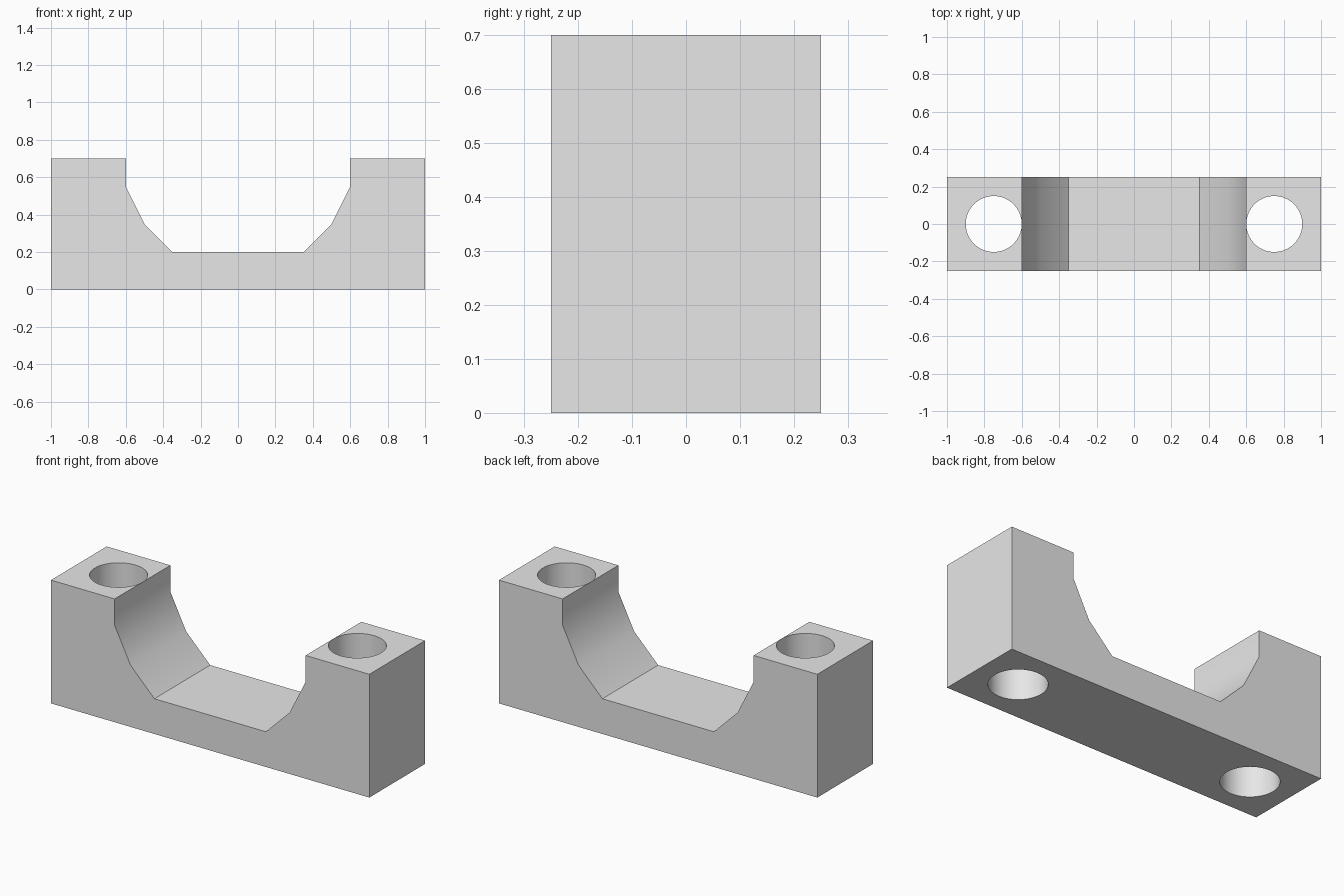
import bpy
import bmesh
import math

cube = bpy.data.objects.get("Cube")
if cube:
    bpy.data.objects.remove(cube, do_unlink=True)

DEPTH = 0.5
HOLE_X, HOLE_RADIUS = 0.75, 0.1495

grey = bpy.data.materials.new("light_grey")
grey.use_nodes = True
grey.diffuse_color = (0.8, 0.8, 0.8, 1)
grey.node_tree.nodes["Principled BSDF"].inputs["Base Color"].default_value = (0.8, 0.8, 0.8, 1)

# Saddle block: mirrored half profile, extruded front to back
half = [(1, 0), (1, 0.7), (0.6, 0.7), (0.6, 0.55), (0.5, 0.35), (0.35, 0.2)]
profile = half + [(-x, z) for x, z in reversed(half)]

bm = bmesh.new()
face = bm.faces.new([bm.verts.new((x, -DEPTH / 2, z)) for x, z in profile])
extruded = bmesh.ops.extrude_face_region(bm, geom=[face])
moved = [v for v in extruded["geom"] if isinstance(v, bmesh.types.BMVert)]
bmesh.ops.translate(bm, verts=moved, vec=(0, DEPTH, 0))
bmesh.ops.recalc_face_normals(bm, faces=bm.faces)
mesh = bpy.data.meshes.new("saddle_block")
bm.to_mesh(mesh)
bm.free()
mesh.materials.append(grey)
block = bpy.data.objects.new("saddle_block", mesh)
bpy.context.collection.objects.link(block)

# Vertical bolt holes through both posts
cutters = []
for side, name in ((1, "left"), (-1, "right")):
    bpy.ops.mesh.primitive_cylinder_add(vertices=64, radius=HOLE_RADIUS, depth=2,
                                        location=(side * HOLE_X, 0, 0.35))
    cutter = bpy.context.object
    cutter.name = name + "_hole_cutter"
    cutter.data.materials.append(grey)
    cutter.hide_render = True
    cutters.append(cutter)
    cut = block.modifiers.new(name + "_hole", 'BOOLEAN')
    cut.operation = 'DIFFERENCE'
    cut.solver = 'EXACT'
    cut.object = cutter

# Apply the cuts, then smooth the curved walls
bpy.ops.object.select_all(action='DESELECT')
block.select_set(True)
bpy.context.view_layer.objects.active = block
for name in [m.name for m in block.modifiers]:
    bpy.ops.object.modifier_apply(modifier=name)
for cutter in cutters:
    bpy.data.objects.remove(cutter, do_unlink=True)
bpy.ops.object.shade_smooth_by_angle(angle=math.radians(30))
